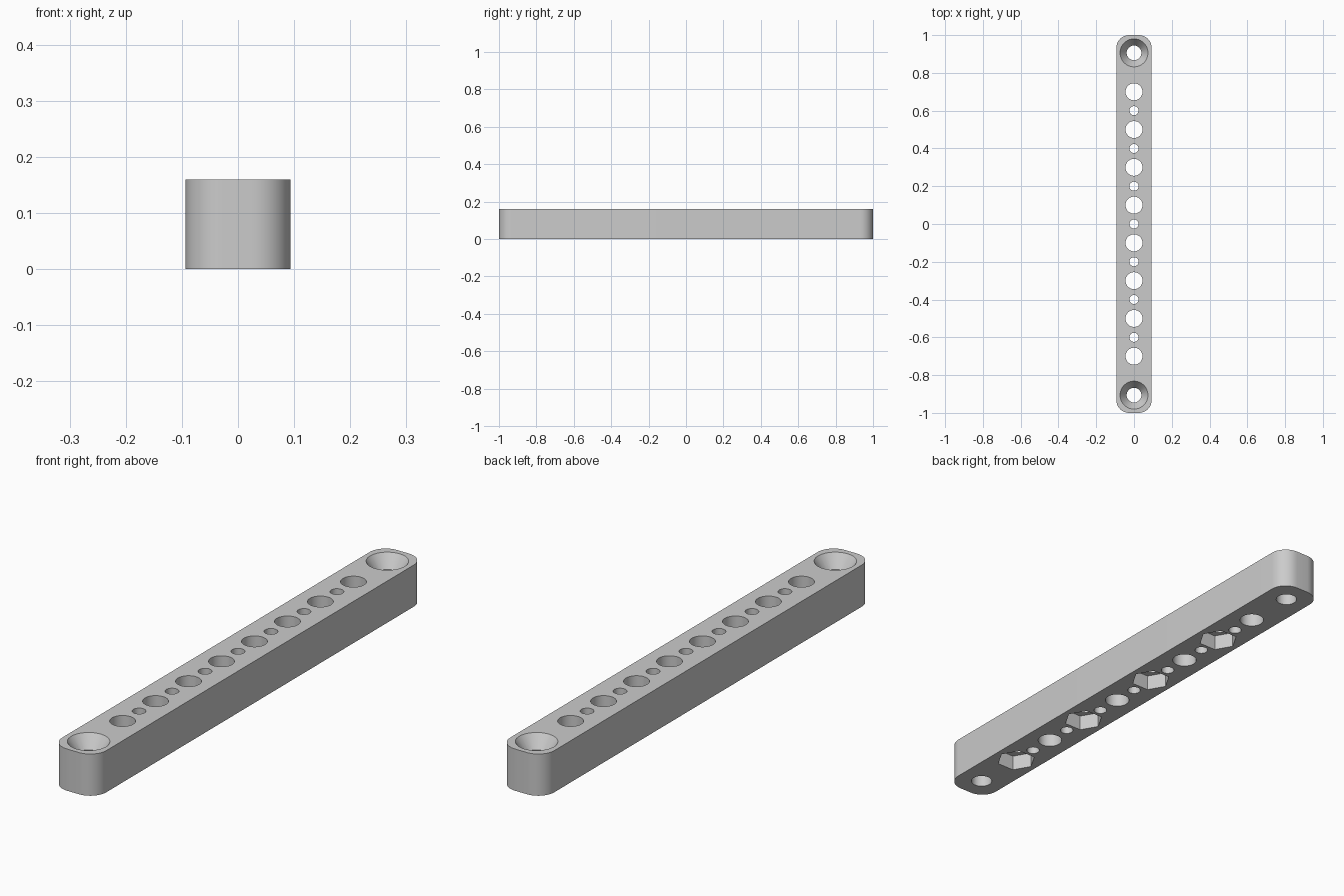
import bpy
import bmesh
import math
from mathutils import Matrix, Vector

if "Cube" in bpy.data.objects:
    bpy.data.objects.remove(bpy.data.objects["Cube"], do_unlink=True)

HALF_W, HALF_L, HEIGHT, CORNER = 0.0935, 1.0, 0.16, 0.068
END_Y = 0.906

grey = bpy.data.materials.new("light_grey")
grey.use_nodes = True
grey.diffuse_color = (0.6, 0.6, 0.6, 1)
grey.node_tree.nodes["Principled BSDF"].inputs["Base Color"].default_value = (0.6, 0.6, 0.6, 1)


def make_object(name, bm):
    bmesh.ops.recalc_face_normals(bm, faces=bm.faces)
    mesh = bpy.data.meshes.new(name)
    bm.to_mesh(mesh)
    bm.free()
    mesh.materials.append(grey)
    obj = bpy.data.objects.new(name, mesh)
    bpy.context.collection.objects.link(obj)
    return obj


def add_plug(bm, y, z0, z1, r0, r1, sides=48):
    """Vertical cone or prism between two heights, first corner on the x axis."""
    plug = bmesh.ops.create_cone(bm, cap_ends=True, segments=sides,
                                 radius1=r0, radius2=r1, depth=z1 - z0)
    turn = Matrix.Rotation(math.pi / 2, 4, 'Z')
    move = Matrix.Translation((0, y, (z0 + z1) / 2))
    bmesh.ops.transform(bm, matrix=move @ turn, verts=plug["verts"])


# Bar body: rounded rectangle, extruded upward
bm = bmesh.new()
outline = []
for quarter, (sx, sy) in enumerate([(1, 1), (-1, 1), (-1, -1), (1, -1)]):
    for step in range(13):
        a = math.pi / 2 * (quarter + step / 12)
        outline.append(bm.verts.new((sx * (HALF_W - CORNER) + CORNER * math.cos(a),
                                     sy * (HALF_L - CORNER) + CORNER * math.sin(a), 0)))
base = bm.faces.new(outline)
top = bmesh.ops.extrude_face_region(bm, geom=[base])
bmesh.ops.translate(bm, vec=Vector((0, 0, HEIGHT)),
                    verts=[v for v in top["geom"] if isinstance(v, bmesh.types.BMVert)])
bar = make_object("drilled_bar", bm)

# Through holes: alternating large and small, plus one at each end
bm = bmesh.new()
for i in range(-7, 8):
    radius = 0.045 if i % 2 else 0.024
    add_plug(bm, i * 0.1, -0.1, HEIGHT + 0.1, radius, radius)
for side in (-1, 1):
    add_plug(bm, side * END_Y, -0.1, HEIGHT + 0.1, 0.039, 0.039)
through_holes = make_object("through_hole_cutter", bm)

# Recesses: countersinks on top at the ends, hexagonal nut pockets underneath
bm = bmesh.new()
SLOPE = 0.7
for side in (-1, 1):
    add_plug(bm, side * END_Y, HEIGHT - 0.06, HEIGHT + 0.02,
             0.074 - 0.06 * SLOPE, 0.074 + 0.02 * SLOPE)
for y in (-0.7, -0.3, 0.1, 0.5):
    # the prism is turned so its corners point to the long sides
    pocket = bmesh.ops.create_cone(bm, cap_ends=True, segments=6,
                                   radius1=0.073, radius2=0.073, depth=0.12)
    corner = max(pocket["verts"], key=lambda v: v.co.x).co
    turn = Matrix.Rotation(-math.atan2(corner.y, corner.x), 4, 'Z')
    bmesh.ops.transform(bm, matrix=Matrix.Translation((0, y, 0)) @ turn,
                        verts=pocket["verts"])
recesses = make_object("recess_cutter", bm)

# Cut the bar, bake the result and drop the cutters
for cutter in (through_holes, recesses):
    cutter.hide_render = True
    cut = bar.modifiers.new(cutter.name, 'BOOLEAN')
    cut.operation = 'DIFFERENCE'
    cut.solver = 'EXACT'
    cut.object = cutter
bpy.context.view_layer.update()
graph = bpy.context.evaluated_depsgraph_get()
finished = bpy.data.meshes.new_from_object(bar.evaluated_get(graph))
bar.modifiers.clear()
bar.data = finished
bar.data.materials.clear()
bar.data.materials.append(grey)
for poly in bar.data.polygons:
    poly.material_index = 0
for cutter in (through_holes, recesses):
    bpy.data.objects.remove(cutter, do_unlink=True)

# Smooth the round walls, keep the rims sharp
bpy.ops.object.select_all(action='DESELECT')
bar.select_set(True)
bpy.context.view_layer.objects.active = bar
bpy.ops.object.shade_smooth_by_angle(angle=math.radians(25))
